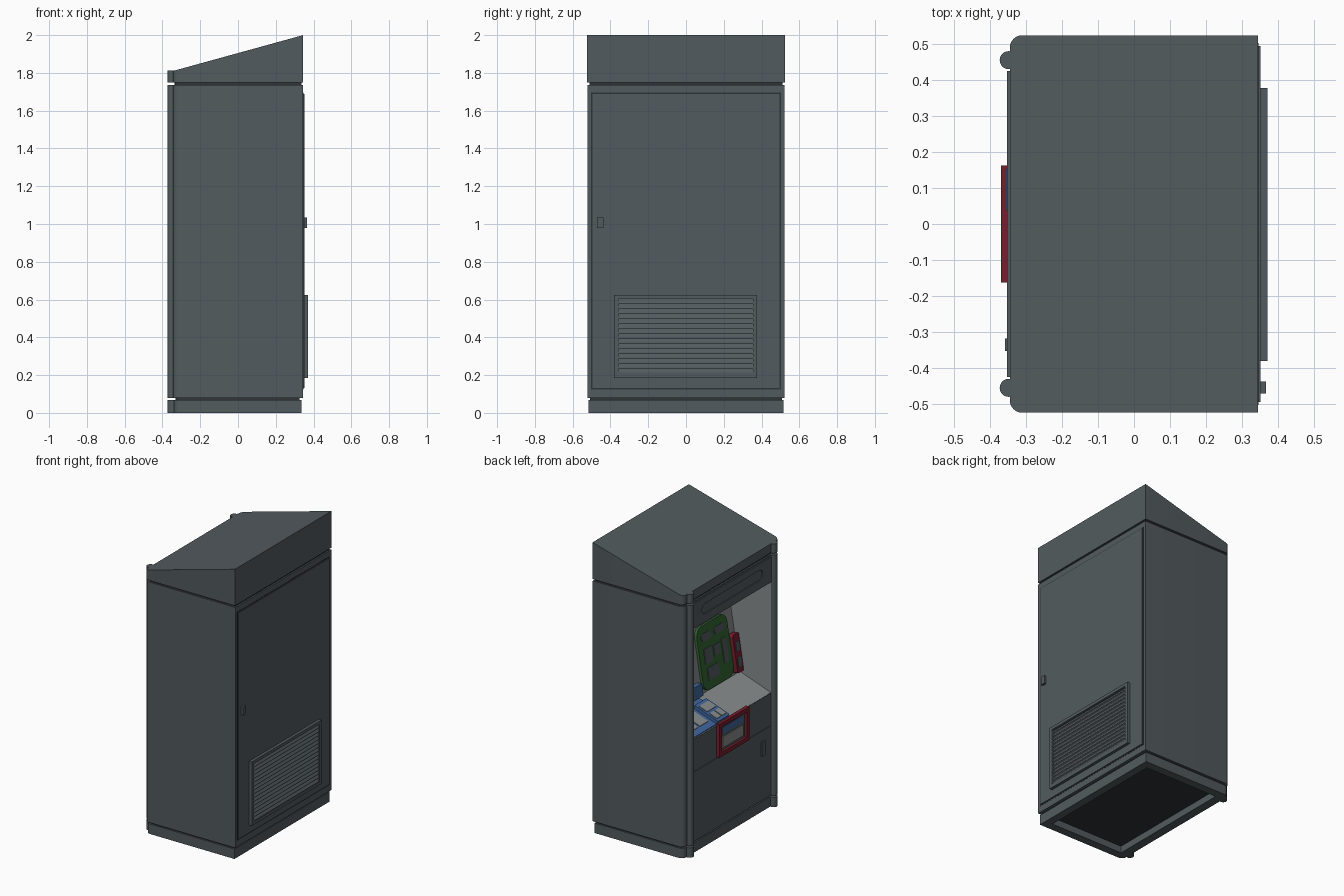
import bpy, bmesh, math
from mathutils import Vector

if "Cube" in bpy.data.objects:
    bpy.data.objects.remove(bpy.data.objects["Cube"])


def mat(name, c):
    m = bpy.data.materials.new(name)
    m.diffuse_color = (*c, 1)
    m.use_nodes = True
    m.node_tree.nodes["Principled BSDF"].inputs["Base Color"].default_value = m.diffuse_color
    return m


GREY = mat("slate_grey", (0.085, 0.105, 0.112))
LIGHT = mat("light_grey", (0.24, 0.26, 0.265))
DARK = mat("dark_grey", (0.03, 0.034, 0.038))
RED = mat("red", (0.19, 0.013, 0.028))
GREEN = mat("green", (0.03, 0.13, 0.03))
BLUE = mat("blue", (0.05, 0.13, 0.33))


# Working planes: origin, U axis, V axis, outward normal
def plane(o, u, v, n):
    return Vector(o), Vector(u).normalized(), Vector(v).normalized(), Vector(n).normalized()


PLAN = plane((0, 0, 0), (1, 0, 0), (0, 1, 0), (0, 0, 1))
SIDE = plane((0, 0, 0), (1, 0, 0), (0, 0, 1), (0, 1, 0))
FRONT = plane((-0.345, 0, 0), (0, 1, 0), (0, 0, 1), (-1, 0, 0))
REAR = plane((0.345, 0, 0), (0, 1, 0), (0, 0, 1), (1, 0, 0))
WALL = plane((-0.11, 0, 0.87), (0, 1, 0), (0.11, 0, 0.68), (-0.68, 0, 0.11))
SHELF = plane((-0.345, 0, 0.787), (0, 1, 0), (0.24, 0, 0.085), (-0.085, 0, 0.24))


def prism(name, pl, polys, d0, d1, m):
    """Extrude one or more 2D outlines from depth d0 to d1 on a working plane."""
    o, u, v, n = pl
    bm = bmesh.new()
    for pts in polys:
        a = [bm.verts.new(o + u * p[0] + v * p[1] + n * d0) for p in pts]
        b = [bm.verts.new(o + u * p[0] + v * p[1] + n * d1) for p in pts]
        bm.faces.new(a)
        bm.faces.new(b)
        for i in range(len(pts)):
            j = (i + 1) % len(pts)
            bm.faces.new((a[i], a[j], b[j], b[i]))
    bmesh.ops.recalc_face_normals(bm, faces=bm.faces[:])
    me = bpy.data.meshes.new(name)
    bm.to_mesh(me)
    bm.free()
    me.materials.append(m)
    ob = bpy.data.objects.new(name, me)
    bpy.context.collection.objects.link(ob)
    return ob


def rect(u0, u1, v0, v1):
    return [(u0, v0), (u1, v0), (u1, v1), (u0, v1)]


def rrect(u0, u1, v0, v1, r, corners=(1, 1, 1, 1), n=8):
    pts = []
    cs = [(u1, v1, -1, -1), (u0, v1, 1, -1), (u0, v0, 1, 1), (u1, v0, -1, 1)]
    for k, (cu, cv, su, sv) in enumerate(cs):
        if not corners[k]:
            pts.append((cu, cv))
            continue
        for i in range(n + 1):
            t = math.pi / 2 * (k + i / n)
            pts.append((cu + su * r + r * math.cos(t), cv + sv * r + r * math.sin(t)))
    return pts


def ring(u0, u1, v0, v1, w):
    return [rect(u0, u1, v0, v0 + w), rect(u0, u1, v1 - w, v1),
            rect(u0, u0 + w, v0 + w, v1 - w), rect(u1 - w, u1, v0 + w, v1 - w)]


def circle(cx, cy, r, n=20):
    return [(cx + r * math.cos(2 * math.pi * i / n), cy + r * math.sin(2 * math.pi * i / n)) for i in range(n)]


def cut(ob, cutter):
    cutter.hide_render = True
    md = ob.modifiers.new("cut", 'BOOLEAN')
    md.operation, md.solver, md.object = 'DIFFERENCE', 'EXACT', cutter
    bpy.context.view_layer.objects.active = ob
    bpy.ops.object.modifier_apply(modifier=md.name)
    bpy.data.objects.remove(cutter)


def footprint(x0, x1, y):
    return rrect(x0, x1, -y, y, 0.035, (0, 1, 1, 0))


# Cabinet with the sloping user recess cut into the -x side
body = prism("cabinet", PLAN, [footprint(-0.345, 0.345, 0.522)], 0.08, 1.735, GREY)
recess = [(-0.5, 0.732), (-0.345, 0.787), (-0.11, 0.87), (0.0, 1.55), (-0.5, 1.55)]
cut(body, prism("recess_cutter", SIDE, [recess], -0.43, 0.43, GREY))
if len(body.data.materials) < 2:
    body.data.materials.append(LIGHT)
else:
    body.data.materials[1] = LIGHT
for f in body.data.polygons:
    c = f.center
    inside = abs(c.y) < 0.44 and 0.77 < c.z < 1.56 and -0.335 < c.x < 0.05
    f.material_index = 1 if inside else 0

# Sloping roof
roof = prism("sloped_roof", PLAN, [footprint(-0.345, 0.345, 0.524)], 1.748, 1.9, GREY)
for v in roof.data.vertices:
    if v.co.z > 1.8:
        v.co.z = 1.81 + (v.co.x + 0.345) / 0.69 * 0.19

# Hollow plinth and recessed joints
base = prism("plinth", PLAN, [footprint(-0.34, 0.335, 0.517)], 0.0, 0.068, GREY)
cut(base, prism("plinth_cutter", PLAN, [rect(-0.28, 0.28, -0.46, 0.46)], -0.02, 0.05, GREY))
prism("plinth_floor", PLAN, [rect(-0.279, 0.279, -0.459, 0.459)], 0.046, 0.049, DARK)
prism("lower_joint", PLAN, [footprint(-0.33, 0.325, 0.507)], 0.066, 0.082, DARK)
prism("upper_joint", PLAN, [footprint(-0.335, 0.335, 0.512)], 1.733, 1.75, DARK)

# Round corner posts in three lengths
posts = [circle(-0.348, s * 0.455, 0.025) for s in (-1, 1)]
for name, z0, z1 in (("post_foot", 0, 0.068), ("corner_post", 0.08, 1.735), ("post_cap", 1.748, 1.812)):
    prism(name, PLAN, posts, z0, z1, GREY)

# User side panels
prism("lower_door", FRONT, [rect(-0.425, 0.425, 0.1, 0.562)], -0.005, 0.004, GREY)
prism("middle_panel", FRONT, [rect(-0.425, 0.425, 0.57, 0.786)], -0.005, 0.003, GREY)
prism("lower_door_handle", FRONT, [rect(-0.352, -0.318, 0.39, 0.49)], 0, 0.013, GREY)
header = prism("header_panel", FRONT, [rect(-0.425, 0.425, 1.552, 1.725)], -0.003, 0.008, GREY)
cut(header, prism("slot_cutter", FRONT, [rrect(-0.33, 0.33, 1.61, 1.68, 0.0349)], 0.002, 0.02, GREY))

# Red delivery hatch
prism("hatch_frame", FRONT, ring(-0.162, 0.163, 0.57, 0.80, 0.028), 0, 0.025, RED)
prism("hatch_plate", FRONT, [rect(-0.135, 0.136, 0.597, 0.773)], 0, 0.008, GREY)
prism("hatch_flap", FRONT, [rect(-0.11, 0.11, 0.615, 0.69)], 0.007, 0.014, LIGHT)
prism("hatch_slot", FRONT, [rect(-0.11, 0.11, 0.71, 0.755)], 0.007, 0.011, BLUE)

# Blue keypad unit on the shelf
prism("desk_plate", SHELF, [rect(0.04, 0.42, 0.004, 0.24)], -0.002, 0.008, BLUE)
prism("keypad_body", SHELF, [rrect(0.03, 0.16, 0.0, 0.19, 0.012)], 0, 0.03, BLUE)
prism("keypad_keys", SHELF, [rect(0.045, 0.09, 0.02, 0.08), rect(0.1, 0.145, 0.02, 0.08),
                             rect(0.045, 0.145, 0.1, 0.165)], 0.028, 0.035, LIGHT)
prism("desk_pads", SHELF, [rect(0.19, 0.28, 0.05, 0.17), rect(0.3, 0.39, 0.05, 0.17)], 0.006, 0.013, LIGHT)

# Blue screen on the back wall
prism("screen_foot", WALL, [rect(0.02, 0.42, 0.01, 0.09)], -0.002, 0.04, BLUE)
prism("screen_frame", WALL, [rrect(0.06, 0.42, 0.1, 0.46, 0.02)], -0.002, 0.012, BLUE)
prism("screen_glass", WALL, [rect(0.085, 0.395, 0.14, 0.43)], 0.01, 0.015, DARK)

# Green service panel with its fittings
prism("service_panel", WALL, [rrect(-0.35, -0.02, 0.01, 0.43, 0.06)], -0.002, 0.018, GREEN)
prism("service_fittings", WALL, [
    rrect(-0.17, -0.06, 0.33, 0.38, 0.024), rrect(-0.31, -0.2, 0.33, 0.38, 0.024),
    rect(-0.15, -0.07, 0.18, 0.28), rect(-0.24, -0.17, 0.2, 0.27), rect(-0.31, -0.26, 0.12, 0.28),
    rect(-0.2, -0.08, 0.07, 0.15)], 0.016, 0.023, GREY)

# Red card reader
prism("reader_body", WALL, [rrect(-0.42, -0.355, 0.015, 0.27, 0.012)], -0.002, 0.04, RED)
prism("reader_slots", WALL, [rect(-0.405, -0.37, 0.05, 0.12), rect(-0.405, -0.37, 0.16, 0.22)], 0.038, 0.044, GREY)

# Service door on the opposite side, with dark outline and handle
prism("rear_door_gap", REAR, ring(-0.502, 0.502, 0.123, 1.697, 0.01), -0.002, 0.001, DARK)
prism("rear_door", REAR, [rect(-0.494, 0.494, 0.131, 1.689)], -0.002, 0.006, GREY)
prism("rear_handle", REAR, [rect(-0.47, -0.438, 0.978, 1.035)], 0, 0.021, GREY)

# Louvred vent
prism("vent_frame", REAR, ring(-0.38, 0.377, 0.185, 0.625, 0.022), 0, 0.026, GREY)
prism("vent_back", REAR, [rect(-0.36, 0.358, 0.2, 0.61)], 0, 0.009, DARK)
step = 0.396 / 15
slats = []
for i in range(15):
    z = 0.207 + i * step
    slats.append([(0.35, z + step * 0.8), (0.368, z), (0.368, z + 0.006), (0.354, z + step)])
prism("vent_slats", SIDE, slats, -0.358, 0.356, GREY)

bpy.ops.object.select_all(action='SELECT')
bpy.context.view_layer.objects.active = body
bpy.ops.object.shade_smooth_by_angle(angle=math.radians(30))
